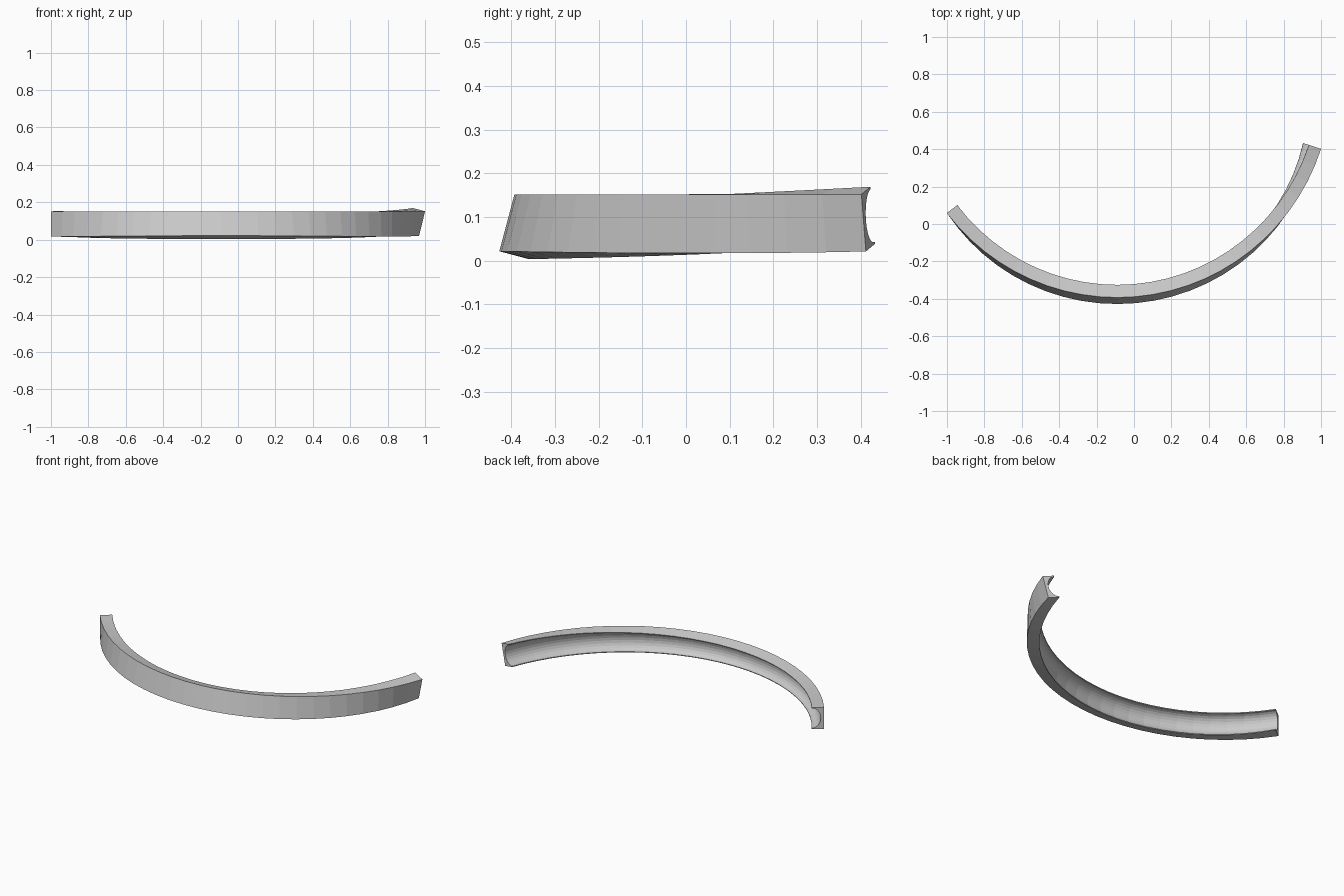
import bpy, bmesh
from math import sin, cos, pi, radians
from mathutils import Vector

cube = bpy.data.objects.get("Cube")
if cube:
    bpy.data.objects.remove(cube, do_unlink=True)

# Plain grey finish
grey = bpy.data.materials.new("light_grey")
grey.use_nodes = True
colour = (0.6, 0.6, 0.6, 1)
grey.diffuse_color = colour
grey.node_tree.nodes["Principled BSDF"].inputs["Base Color"].default_value = colour

RADIUS, CENTRE = 1.145, Vector((-0.09, 0.752, 0))
WIDTH, HEIGHT, TOP = 0.07, 0.135, 0.152
START, END, SEGMENTS, ARC = -0.92, 1.26, 26, 12
LIP, DEPTH = 0.005, 0.052

# Cross-section (inward, down) from the outer top edge: box with hollow inner side
profile = [(0, 0), (0, HEIGHT), (WIDTH, HEIGHT)]
for i in range(ARC + 1):
    t = pi * i / ARC
    profile.append((WIDTH - DEPTH * sin(t),
                    HEIGHT / 2 + (HEIGHT / 2 - LIP) * cos(t)))
profile.append((WIDTH, 0))


def section(bm, angle):
    """One ring of the band, twisted about its outer top edge."""
    twist = 0.26 * (1 - (angle / 0.9) ** 2)
    ring = []
    for inward, down in profile:
        r = RADIUS - inward * cos(twist) + down * sin(twist)
        z = TOP - down * cos(twist) - inward * sin(twist)
        ring.append(bm.verts.new(CENTRE + Vector((r * sin(angle), -r * cos(angle), z))))
    return ring


# Curved, twisted band swept along an arc
bm = bmesh.new()
rings = [section(bm, START + (END - START) * i / SEGMENTS) for i in range(SEGMENTS + 1)]
count = len(profile)
for a, b in zip(rings, rings[1:]):
    for j in range(count):
        k = (j + 1) % count
        bm.faces.new((a[j], a[k], b[k], b[j]))

# End caps
bm.faces.new(rings[0])
bm.faces.new(rings[-1])
bmesh.ops.recalc_face_normals(bm, faces=bm.faces[:])

mesh = bpy.data.meshes.new("curved_channel_band")
bm.to_mesh(mesh)
bm.free()
mesh.materials.append(grey)
band = bpy.data.objects.new("curved_channel_band", mesh)
bpy.context.collection.objects.link(band)
